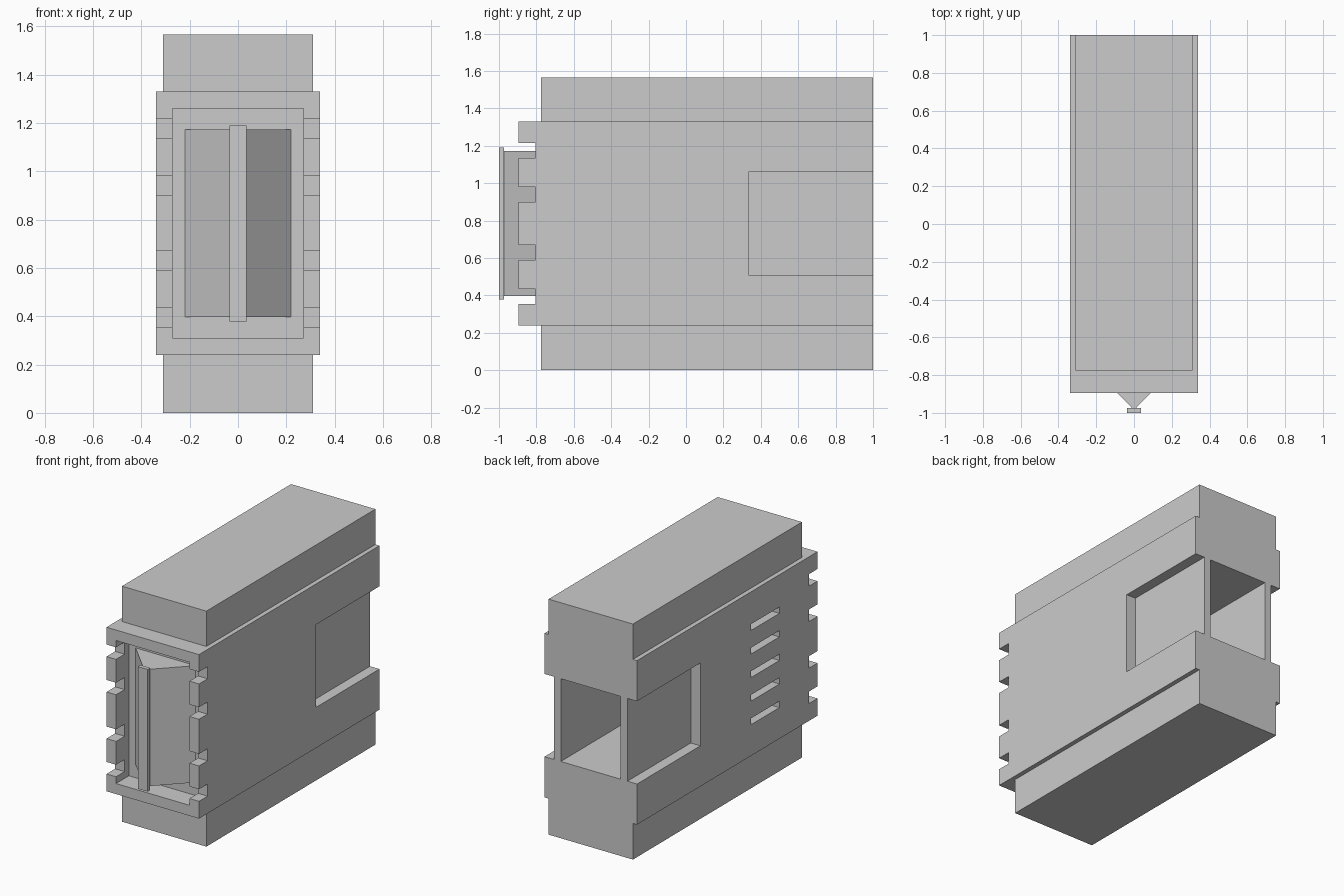
import bpy
import bmesh

old = bpy.data.objects.get("Cube")
if old:
    bpy.data.objects.remove(old, do_unlink=True)

# Single flat colour
grey = bpy.data.materials.new("light_grey")
grey.use_nodes = True
colour = (0.6, 0.6, 0.6, 1)
grey.diffuse_color = colour
grey.node_tree.nodes["Principled BSDF"].inputs["Base Color"].default_value = colour


def prism(name, outline, z0, z1):
    """Extrude a plan outline upwards from z0 to z1."""
    bm = bmesh.new()
    base = bm.faces.new([bm.verts.new((x, y, z0)) for x, y in outline])
    top = bmesh.ops.extrude_face_region(bm, geom=[base])["geom"]
    for v in top:
        if isinstance(v, bmesh.types.BMVert):
            v.co.z = z1
    bmesh.ops.recalc_face_normals(bm, faces=bm.faces)
    mesh = bpy.data.meshes.new(name)
    bm.to_mesh(mesh)
    bm.free()
    mesh.materials.append(grey)
    obj = bpy.data.objects.new(name, mesh)
    bpy.context.collection.objects.link(obj)
    return obj


def box(name, x0, x1, y0, y1, z0, z1):
    return prism(name, [(x0, y0), (x1, y0), (x1, y1), (x0, y1)], z0, z1)


cutters = []


def cut(target, *bounds):
    """Subtract a box from the target."""
    cutter = box("cutter", *bounds)
    cutter.hide_render = True
    mod = target.modifiers.new("cut", "BOOLEAN")
    mod.operation = "DIFFERENCE"
    mod.solver = "EXACT"
    mod.object = cutter
    cutters.append(cutter)


# Main blocks
box("top_block", -0.31, 0.31, -0.775, 1, 1.33, 1.565)
box("bottom_block", -0.31, 0.31, -0.775, 1, 0, 0.24)
housing = box("housing", -0.34, 0.34, -0.895, 1, 0.24, 1.33)

# Front cavity and the notches along its rim
cut(housing, -0.27, 0.27, -1.1, -0.76, 0.31, 1.26)
for z in (0.355, 0.59, 0.9, 1.135):
    cut(housing, -0.5, 0.5, -1.2, -0.805, z, z + 0.08)

# Rear tunnel and shallow side recesses
cut(housing, -0.22, 0.22, 0.335, 1.1, 0.51, 1.06)
for side in (-1, 1):
    x0, x1 = sorted((side * 0.27, side * 0.5))
    cut(housing, x0, x1, 0.335, 1.2, 0.51, 1.06)

# Vent slots on one side only
for i in range(5):
    z = 0.447 + i * 0.1565
    cut(housing, -0.5, -0.27, -0.495, -0.195, z, z + 0.042)

# Bake the cuts and remove the cutters
graph = bpy.context.evaluated_depsgraph_get()
baked = bpy.data.meshes.new_from_object(housing.evaluated_get(graph))
housing.modifiers.clear()
housing.data = baked
for c in cutters:
    bpy.data.objects.remove(c, do_unlink=True)

# Wedge inside the cavity with a flat strip on its tip
prism("wedge", [(0, -0.985), (0.22, -0.76), (-0.22, -0.76)], 0.397, 1.173)
box("front_strip", -0.036, 0.036, -1, -0.973, 0.378, 1.19)
